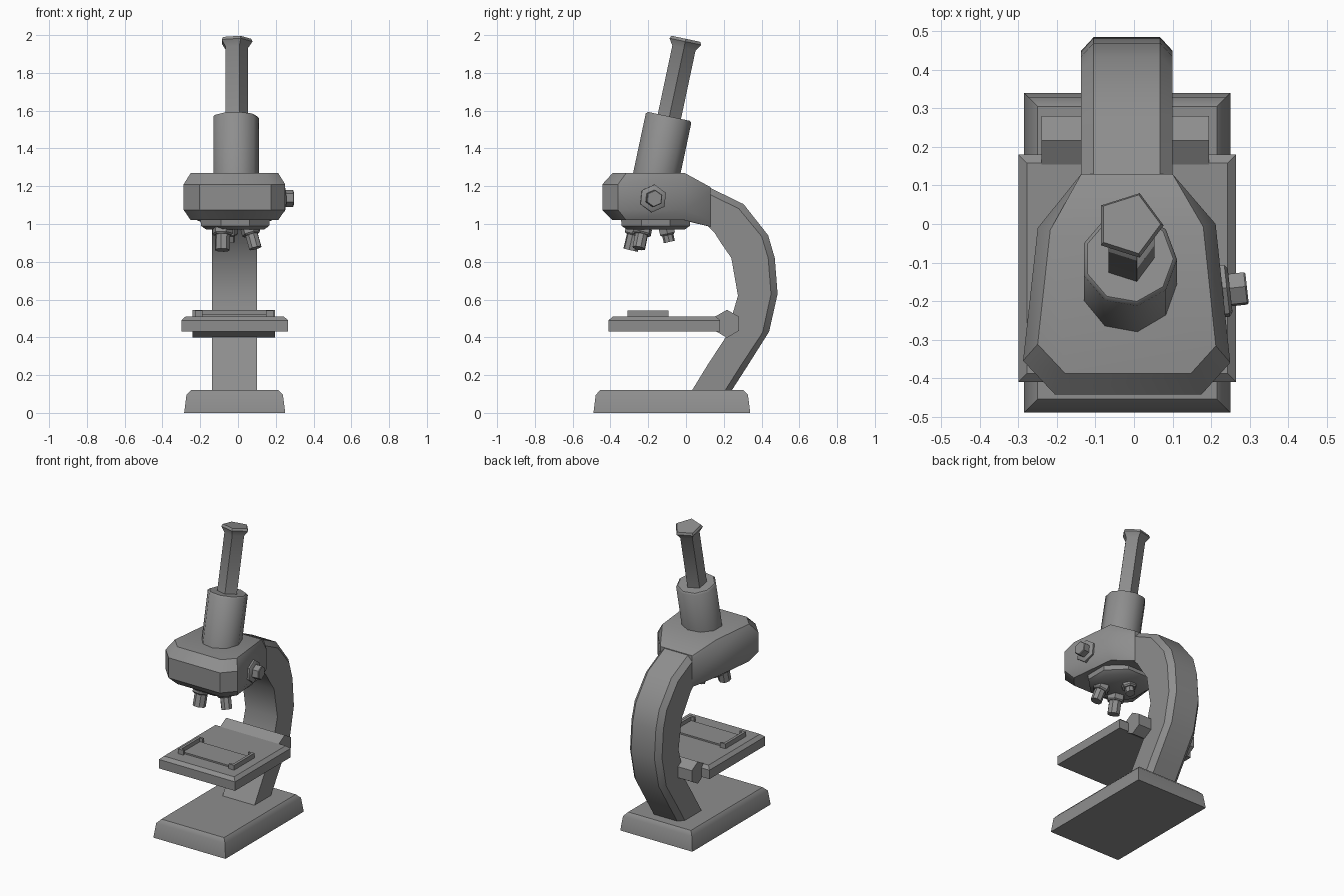
import bpy, bmesh, math
from mathutils import Vector

if "Cube" in bpy.data.objects:
    bpy.data.objects.remove(bpy.data.objects["Cube"])

grey = bpy.data.materials.new("mid_grey")
grey.diffuse_color = (0.27, 0.27, 0.27, 1)
grey.use_nodes = True
grey.node_tree.nodes["Principled BSDF"].inputs["Base Color"].default_value = grey.diffuse_color


def loft(name, rings, caps=None, angle=38):
    """Skin a stack of equal rings into a closed solid."""
    n = len(rings[0])
    caps = caps or [list(range(n))]
    bm = bmesh.new()
    vs = [[bm.verts.new(p) for p in r] for r in rings]
    for a, b in zip(vs, vs[1:]):
        for i in range(n):
            j = (i + 1) % n
            bm.faces.new((a[i], a[j], b[j], b[i]))
    for c in caps:
        bm.faces.new([vs[0][i] for i in reversed(c)])
        bm.faces.new([vs[-1][i] for i in c])
    bmesh.ops.recalc_face_normals(bm, faces=bm.faces[:])
    me = bpy.data.meshes.new(name)
    bm.to_mesh(me)
    bm.free()
    me.materials.append(grey)
    for p in me.polygons:
        p.use_smooth = True
    me.set_sharp_from_angle(angle=math.radians(angle))
    ob = bpy.data.objects.new(name, me)
    bpy.context.collection.objects.link(ob)
    return ob


def slab(name, x0, x1, y0, y1, levels):
    """Rectangular block; levels are (z, inset)."""
    return loft(name, [[(x0 + d, y0 + d, z), (x1 - d, y0 + d, z),
                        (x1 - d, y1 - d, z), (x0 + d, y1 - d, z)] for z, d in levels])


def turned(name, start, axis, profile, sides, phase=0.0, angle=38):
    """Turned part along an axis; profile is (distance, radius)."""
    q = Vector((0, 0, 1)).rotation_difference(Vector(axis).normalized())
    rings = []
    for t, r in profile:
        ring = []
        for i in range(sides):
            a = phase + i * math.tau / sides
            ring.append(Vector(start) + q @ Vector((r * math.cos(a), r * math.sin(a), t)))
        rings.append(ring)
    return loft(name, rings, angle=angle)


# Base
slab("base", -0.285, 0.25, -0.49, 0.34, [(0, 0), (0.095, 0.012), (0.12, 0.035)])

# Curved arm: (inner y, inner z, outer y, outer z) stations
stations = [(0.02, 0.10, 0.23, 0.10), (0.115, 0.255, 0.32, 0.24), (0.21, 0.40, 0.44, 0.43),
            (0.275, 0.62, 0.485, 0.63), (0.24, 0.82, 0.47, 0.82), (0.185, 0.90, 0.435, 0.94),
            (0.15, 0.955, 0.305, 1.105), (0.11, 0.995, 0.11, 1.20)]
rings = []
for iy, iz, oy, oz in stations:
    inner, outer = Vector((0, iy, iz)), Vector((0, oy, oz))
    mid = outer + (inner - outer).normalized() * 0.035
    L, R, c = -0.137, 0.10, 0.032
    rings.append([inner + Vector((L, 0, 0)), inner + Vector((R, 0, 0)), mid + Vector((R, 0, 0)),
                  outer + Vector((R - c, 0, 0)), outer + Vector((L + c, 0, 0)), mid + Vector((L, 0, 0))])
loft("arm", rings)

# Head housing, narrowing to the arm
outline = [(-0.288, -0.355), (-0.205, -0.443), (0.175, -0.443), (0.25, -0.36),
           (0.212, 0.0), (0.10, 0.13), (-0.137, 0.13), (-0.25, -0.01)]


def head_ring(z_front, z_back, inset):
    ring = []
    for x, y in outline:
        if y > 0.1:
            ring.append((x, y, z_back))
        else:
            k = 1 - inset
            ring.append((-0.018 + (x + 0.018) * k, -0.05 + (y + 0.05) * k, z_front))
    return ring


loft("head", [head_ring(1.02, 0.985, 0.14), head_ring(1.075, 1.02, 0),
              head_ring(1.21, 1.165, 0), head_ring(1.27, 1.195, 0.14)],
     caps=[[0, 1, 2, 3, 4, 7], [4, 5, 6, 7]])

# Tilted body tube and eyepiece
tilt = (0, math.sin(math.radians(12)), math.cos(math.radians(12)))
turned("body_tube", (-0.013, -0.169, 1.20), tilt,
       [(0, 0.125), (0.368, 0.125), (0.378, 0.115)], 9, angle=45)
turned("eyepiece", (-0.013, -0.092, 1.55), tilt,
       [(0, 0.066), (0.39, 0.066), (0.425, 0.09), (0.44, 0.082)], 5)

# Revolving nosepiece
turned("nosepiece", (-0.015, -0.16, 1.03), (0, 0, -1),
       [(0, 0.2), (0.04, 0.195), (0.06, 0.165)], 8, math.pi / 8)

# Objectives, splayed outward: start, end, radius
objectives = [((-0.08, -0.265, 0.98), (-0.083, -0.293, 0.862), 0.04),
              ((0.062, -0.228, 0.98), (0.092, -0.25, 0.872), 0.035),
              ((-0.045, -0.105, 0.98), (-0.045, -0.088, 0.905), 0.03)]
for i, (a, b, r) in enumerate(objectives):
    d = Vector(b) - Vector(a)
    turned(f"objective_collar_{i + 1}", a, d, [(0, r + 0.016), (0.032, r + 0.016), (0.04, r + 0.008)], 6)
    turned(f"objective_{i + 1}", a, d, [(0, r), (d.length, r)], 8)

# Focus knob on the right side of the head
side = (0.993, 0.11, 0)
turned("knob_collar", (0.20, -0.178, 1.135), side, [(0, 0.074), (0.042, 0.074), (0.05, 0.062)], 6)
turned("knob", (0.22, -0.175, 1.135), side, [(0, 0.046), (0.07, 0.046), (0.074, 0.042)], 6)

# Stage with its hinge bar
slab("stage", -0.30, 0.265, -0.41, 0.18, [(0.43, 0), (0.49, 0), (0.51, 0.022)])
turned("hinge_bar", (-0.24, 0.217, 0.472), (1, 0, 0), [(0, 0.074), (0.435, 0.074)], 6)

# Slide and its two bracket clips
slab("slide", -0.205, 0.165, -0.29, -0.11, [(0.505, 0), (0.52, 0)])
for name, x, s in (("left", -0.228, 1), ("right", 0.188, -1)):
    def bar(part, w, y0, y1):
        x0, x1 = sorted((x, x + s * w))
        slab(f"{name}_clip_{part}", x0, x1, y0, y1, [(0.505, 0), (0.542, 0)])
    bar("rail", 0.018, -0.31, -0.093)
    bar("front_lip", 0.04, -0.31, -0.297)
    bar("back_lip", 0.04, -0.106, -0.093)
